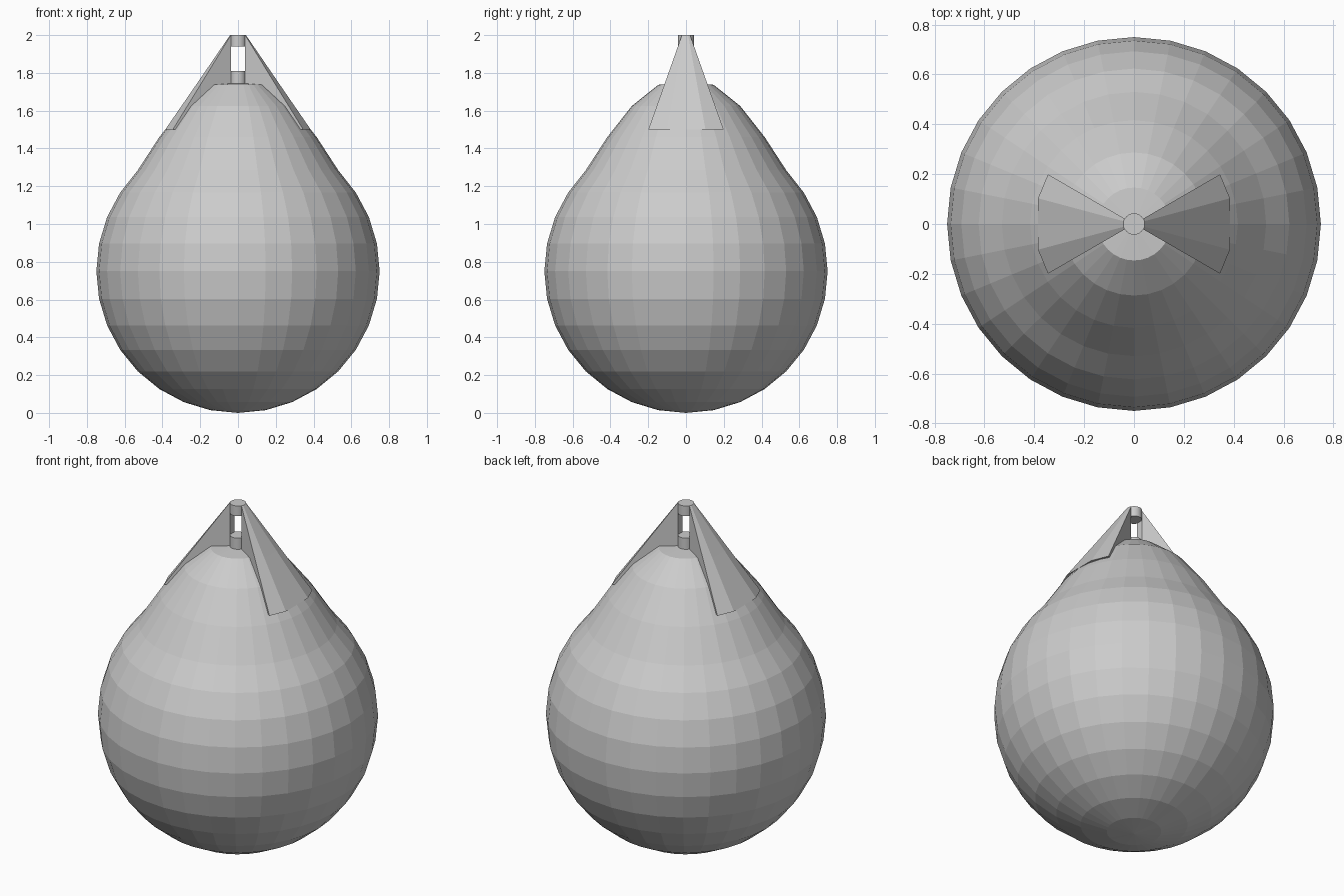
import bpy, bmesh
from math import sin, cos, pi, radians

cube = bpy.data.objects.get("Cube")
if cube:
    bpy.data.objects.remove(cube, do_unlink=True)

grey = bpy.data.materials.new("plain grey")
grey.use_nodes = True
colour = (0.6, 0.6, 0.6, 1)
grey.diffuse_color = colour
grey.node_tree.nodes["Principled BSDF"].inputs["Base Color"].default_value = colour


def make_object(name, bm):
    bmesh.ops.recalc_face_normals(bm, faces=bm.faces)
    mesh = bpy.data.meshes.new(name)
    bm.to_mesh(mesh)
    bm.free()
    mesh.materials.append(grey)
    obj = bpy.data.objects.new(name, mesh)
    bpy.context.collection.objects.link(obj)
    return obj


# Round body: a sphere whose upper rings are drawn up into a shoulder
RADIUS, RINGS = 0.75, 16
shoulder = {12: 1.285, 13: 1.46, 14: 1.625, 15: 1.737, 16: 1.747}
bm = bmesh.new()
bmesh.ops.create_uvsphere(bm, u_segments=32, v_segments=RINGS, radius=RADIUS)
heights = [RADIUS - RADIUS * cos(pi * i / RINGS) for i in range(RINGS + 1)]
for v in bm.verts:
    z = v.co.z + RADIUS
    ring = min(range(RINGS + 1), key=lambda i: abs(heights[i] - z))
    v.co.z = shoulder.get(ring, z)
make_object("body", bm)


# Tapered side fins: sectors of a steep cone that meet the shoulder
def fin(name, side):
    bm = bmesh.new()
    loops = []
    for z, r in ((1.5, 0.385), (1.75, 0.213), (2.0, 0.042)):
        r /= cos(radians(15))
        section = [(0.037, -0.021)]
        section += [(r * cos(radians(a)), r * sin(radians(a))) for a in (-30, -15, 15, 30)]
        section.append((0.037, 0.021))
        loops.append([bm.verts.new((side * x, y, z)) for x, y in section])
    for low, high in zip(loops, loops[1:]):
        for i in range(len(low)):
            j = (i + 1) % len(low)
            bm.faces.new((low[i], low[j], high[j], high[i]))
    bm.faces.new(loops[0])
    bm.faces.new(loops[-1])
    return make_object(name, bm)


for name, side in (("left_fin", 1), ("right_fin", -1)):
    fin(name, side)


# Short pins above and below the hanging hole
def pin(name, bottom, top):
    bm = bmesh.new()
    bmesh.ops.create_cone(bm, cap_ends=True, segments=24, radius1=0.043,
                          radius2=0.043, depth=top - bottom)
    bmesh.ops.translate(bm, verts=bm.verts, vec=(0, 0, (top + bottom) / 2))
    obj = make_object(name, bm)
    bpy.ops.object.select_all(action='DESELECT')
    obj.select_set(True)
    bpy.context.view_layer.objects.active = obj
    bpy.ops.object.shade_smooth_by_angle(angle=radians(30))


pin("upper_pin", 1.94, 2.0)
pin("lower_pin", 1.7, 1.81)
